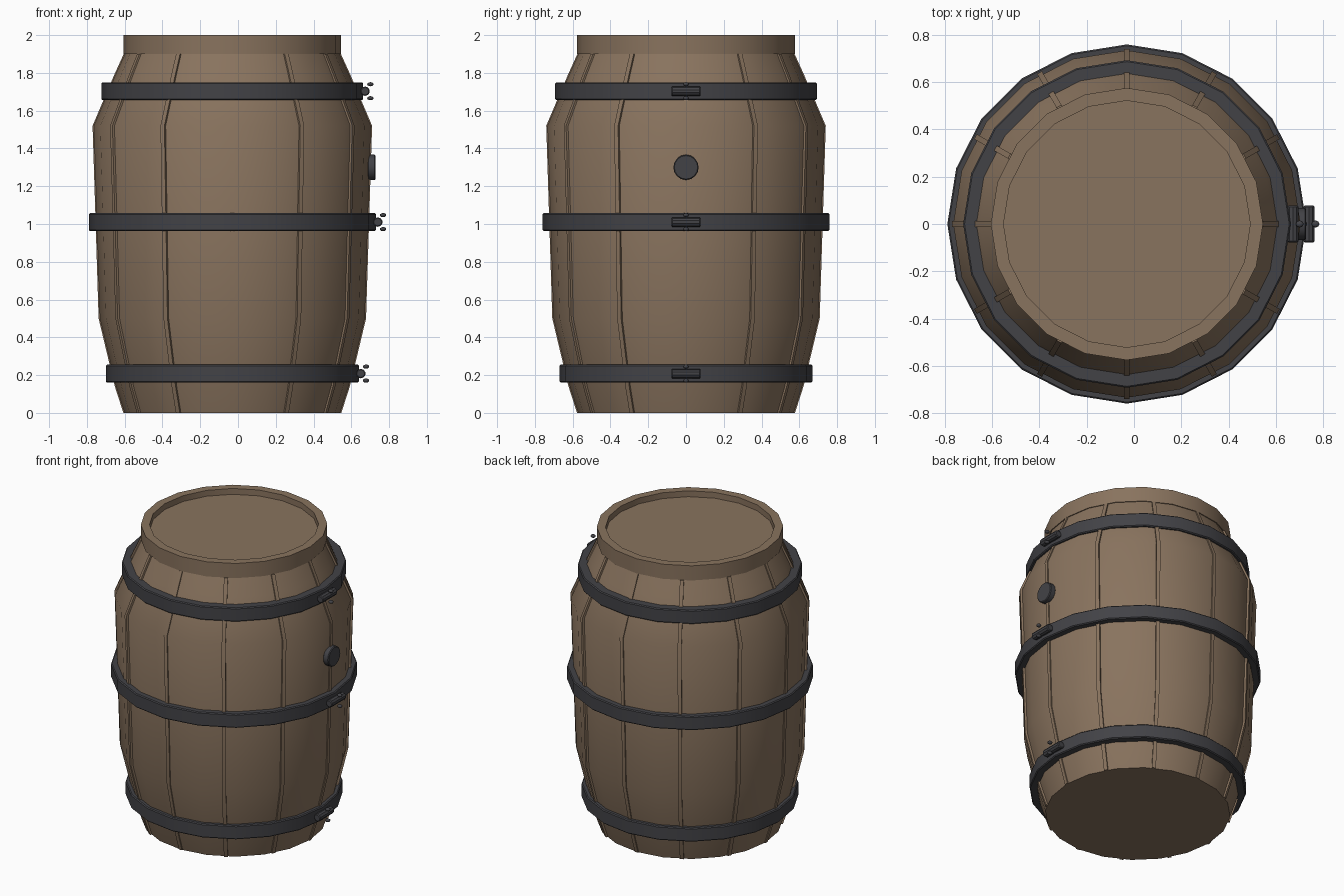
import bpy, bmesh
from math import sin, cos, pi, radians
from mathutils import Matrix

if "Cube" in bpy.data.objects:
    bpy.data.objects.remove(bpy.data.objects["Cube"])

CX = -0.03      # barrel axis
SIDES = 20


def material(name, rgb):
    m = bpy.data.materials.new(name)
    m.diffuse_color = (*rgb, 1)
    m.use_nodes = True
    m.node_tree.nodes["Principled BSDF"].inputs["Base Color"].default_value = m.diffuse_color
    return m


WOOD = material("wood", (0.25, 0.172, 0.112))
IRON = material("iron", (0.055, 0.055, 0.062))


def finish(bm, name, mat, angle=30):
    bmesh.ops.recalc_face_normals(bm, faces=bm.faces)
    me = bpy.data.meshes.new(name)
    bm.to_mesh(me)
    bm.free()
    ob = bpy.data.objects.new(name, me)
    bpy.context.collection.objects.link(ob)
    me.materials.append(mat)
    bpy.ops.object.select_all(action='DESELECT')
    bpy.context.view_layer.objects.active = ob
    ob.select_set(True)
    bpy.ops.object.shade_smooth_by_angle(angle=radians(angle))
    return ob


def lathe(name, profile, mat, ring=False):
    """Revolve (r, z) points; ring closes the section, otherwise ends are capped."""
    bm = bmesh.new()
    loops = [[bm.verts.new((CX + r * cos(2 * pi * i / SIDES), r * sin(2 * pi * i / SIDES), z))
              for i in range(SIDES)] for r, z in profile]
    pairs = list(zip(loops, loops[1:]))
    if ring:
        pairs.append((loops[-1], loops[0]))
    else:
        bm.faces.new(loops[0])
        bm.faces.new(loops[-1])
    for a, b in pairs:
        for i in range(SIDES):
            j = (i + 1) % SIDES
            bm.faces.new((a[i], a[j], b[j], b[i]))
    return finish(bm, name, mat)


def cylinder(name, loc, radius, depth, axis, segments, mat, bevel=0.0):
    bm = bmesh.new()
    rot = Matrix.Rotation(pi / 2, 4, axis)
    bmesh.ops.create_cone(bm, cap_ends=True, segments=segments, radius1=radius, radius2=radius,
                          depth=depth, matrix=Matrix.Translation(loc) @ rot)
    if bevel:
        rims = [e for e in bm.edges if any(len(f.verts) > 4 for f in e.link_faces)]
        bmesh.ops.bevel(bm, geom=rims, offset=bevel, segments=1, affect='EDGES')
    return finish(bm, name, mat)


# Wooden body with raised rim and sunken lid
staves = [(0.572, 0), (0.617, 0.14), (0.703, 0.5), (0.735, 1.52), (0.62, 1.79), (0.57, 1.9)]
lathe("barrel_body", staves + [(0.576, 1.9), (0.576, 2.0), (0.522, 2.0), (0.522, 1.96)], WOOD)

# Thin seam strips that follow the body curve, every 30 degrees
bm = bmesh.new()
for k in range(12):
    a = k * pi / 6
    rows = []
    for r, z in staves:
        row = []
        for rr, t in ((r - 0.03, -0.012), (r + 0.005, -0.012), (r + 0.005, 0.012), (r - 0.03, 0.012)):
            row.append(bm.verts.new((CX + rr * cos(a) - t * sin(a), rr * sin(a) + t * cos(a), z)))
        rows.append(row)
    for p, q in zip(rows, rows[1:]):
        for i in range(4):
            j = (i + 1) % 4
            bm.faces.new((p[i], p[j], q[j], q[i]))
    bm.faces.new(rows[0])
    bm.faces.new(rows[-1])
finish(bm, "stave_seams", WOOD)

# Iron hoops, each with a clasp rod and two small rivets on the +x side
for part, radius, z in (("bottom", 0.67, 0.208), ("middle", 0.76, 1.01), ("top", 0.693, 1.703)):
    h, c, inner = 0.047, 0.006, radius - 0.06
    lathe(part + "_hoop", [(inner, z - h), (radius - c, z - h), (radius, z - h + c),
                           (radius, z + h - c), (radius - c, z + h), (inner, z + h)], IRON, ring=True)
    cylinder(part + "_clasp", (CX + radius + 0.01, 0, z), 0.025, 0.155, 'X', 10, IRON, 0.005)
    bm = bmesh.new()
    for s in (-1, 1):
        m = Matrix.Translation((CX + radius + 0.038, 0, z + s * 0.037)) @ Matrix.Diagonal((0.017, 0.015, 0.011, 1))
        bmesh.ops.create_uvsphere(bm, u_segments=8, v_segments=6, radius=1, matrix=m)
    finish(bm, part + "_rivets", IRON, 60)

# Bung plug
cylinder("bung", (0.707, 0, 1.3), 0.067, 0.042, 'Y', 16, IRON, 0.005)
